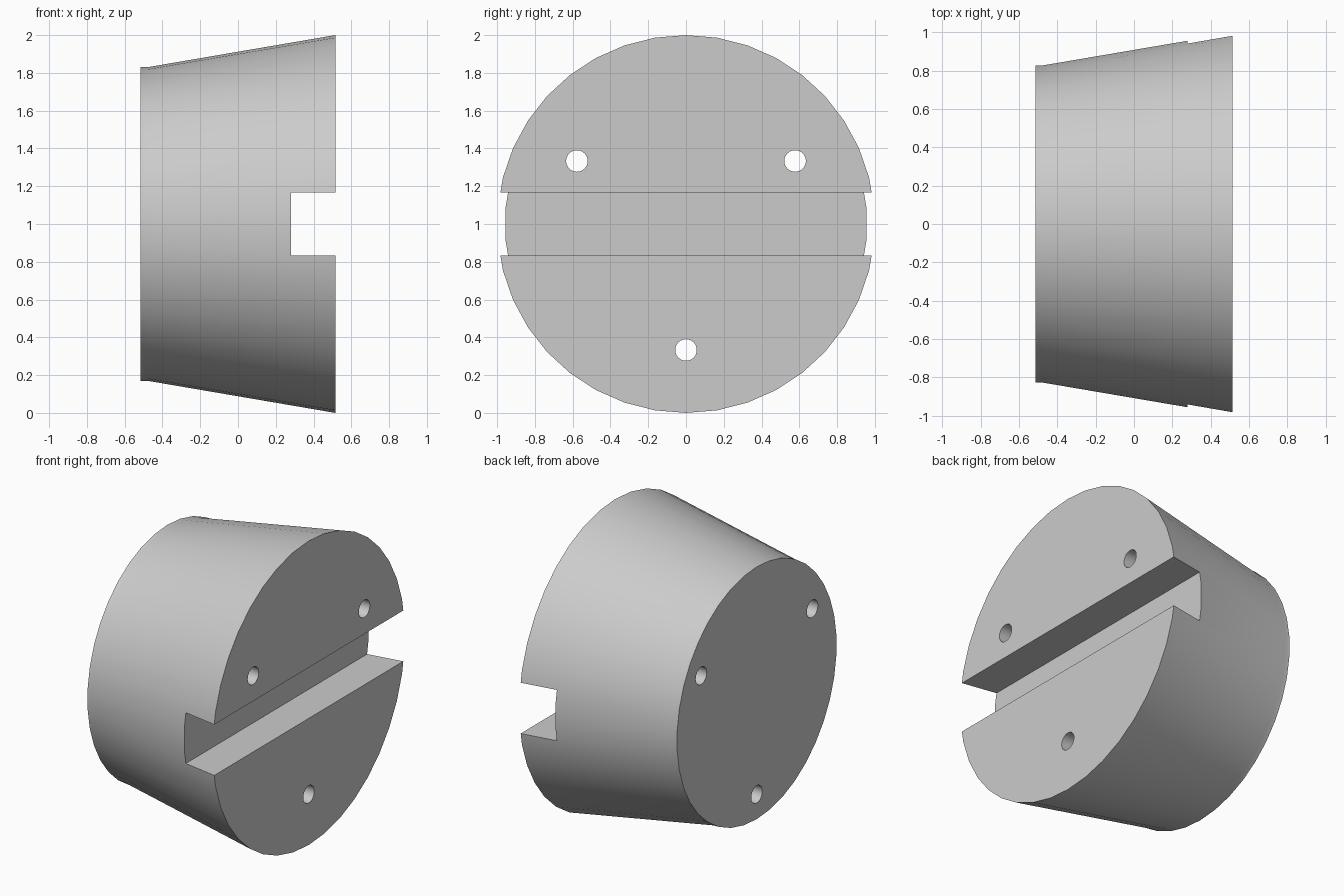
import bpy
import bmesh
from math import pi, sin, cos, radians
from mathutils import Matrix, Vector

cube = bpy.data.objects.get("Cube")
if cube:
    bpy.data.objects.remove(cube, do_unlink=True)

SIDES = 38
HALF = 0.515       # half the length along x
SLOT_FLOOR = 0.28
SLOT_HALF = 0.167
HOLE_RING = 0.667
HOLE_RADIUS = 0.057

grey = bpy.data.materials.new("light grey")
grey.use_nodes = True
colour = (0.6, 0.6, 0.6, 1)
grey.diffuse_color = colour
grey.node_tree.nodes["Principled BSDF"].inputs["Base Color"].default_value = colour


def make_object(name, bm):
    bmesh.ops.recalc_face_normals(bm, faces=bm.faces)
    mesh = bpy.data.meshes.new(name)
    bm.to_mesh(mesh)
    bm.free()
    mesh.materials.append(grey)
    obj = bpy.data.objects.new(name, mesh)
    bpy.context.collection.objects.link(obj)
    return obj


def lathe_x(name, profile, sides, y=0, z=0):
    """Closed solid of revolution about an axis parallel to x."""
    bm = bmesh.new()
    rings = []
    for x, r in profile:
        angles = [2 * pi * i / sides for i in range(sides)]
        rings.append([bm.verts.new((x, y + r * sin(a), z + r * cos(a))) for a in angles])
    for a, b in zip(rings, rings[1:]):
        for i in range(sides):
            j = (i + 1) % sides
            bm.faces.new((a[i], a[j], b[j], b[i]))
    bm.faces.new(rings[0])
    bm.faces.new(rings[-1])
    return make_object(name, bm)


# Tapered plug with a short straight lip at the narrow end
plug = lathe_x("tapered_plug", [(-HALF, 0.83), (-0.48, 0.83), (HALF, 1)], SIDES, z=1)

# Slot across the wide end
bm = bmesh.new()
size = Matrix.Diagonal((1, 3, 2 * SLOT_HALF, 1))
bmesh.ops.create_cube(bm, size=1, matrix=Matrix.Translation((SLOT_FLOOR + 0.5, 0, 1)) @ size)
cutters = [make_object("slot_cutter", bm)]

# Three holes right through, evenly spaced on a ring
for n in range(3):
    a = radians(60 + 120 * n)
    cutters.append(lathe_x(f"hole_cutter_{n + 1}", [(-1, HOLE_RADIUS), (1, HOLE_RADIUS)], 32,
                           y=HOLE_RING * sin(a), z=1 + HOLE_RING * cos(a)))

bpy.context.view_layer.objects.active = plug
for cutter in cutters:
    cut = plug.modifiers.new(cutter.name, 'BOOLEAN')
    cut.operation = 'DIFFERENCE'
    cut.solver = 'EXACT'
    cut.object = cutter
    bpy.ops.object.modifier_apply(modifier=cut.name)
for cutter in cutters:
    bpy.data.objects.remove(cutter, do_unlink=True)

# Smooth the curved walls, keep the rims crisp
bpy.ops.object.select_all(action='DESELECT')
plug.select_set(True)
bpy.ops.object.shade_smooth_by_angle(angle=radians(30))
